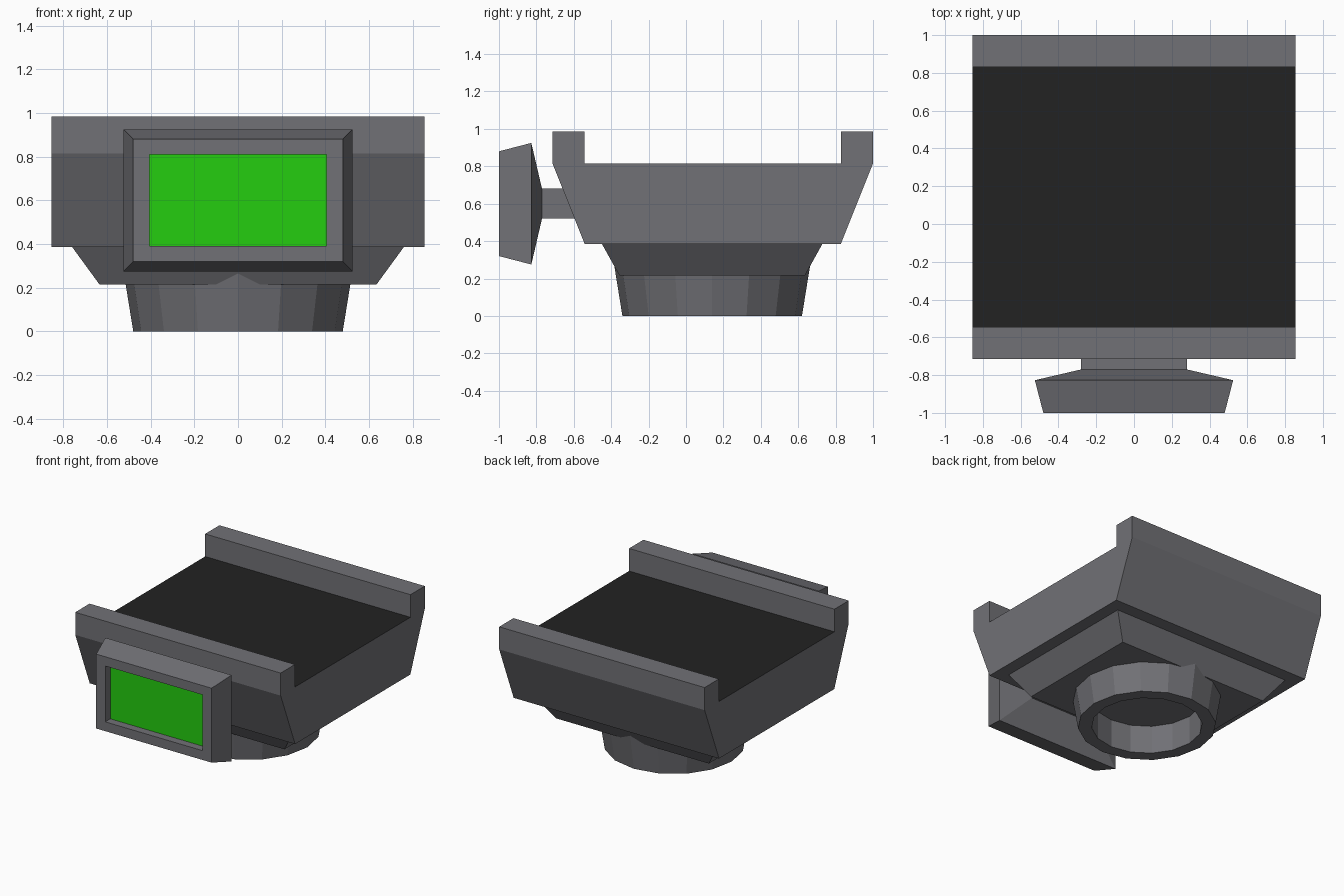
import bpy, bmesh
from math import cos, sin, tau

cube = bpy.data.objects.get("Cube")
if cube:
    bpy.data.objects.remove(cube, do_unlink=True)


def make_material(name, color):
    mat = bpy.data.materials.new(name)
    mat.use_nodes = True
    mat.diffuse_color = color
    mat.node_tree.nodes["Principled BSDF"].inputs["Base Color"].default_value = color
    return mat


grey = make_material("metal_grey", (0.165, 0.165, 0.18, 1))
black = make_material("deck_black", (0.016, 0.016, 0.016, 1))
green = make_material("screen_green", (0.018, 0.61, 0.005, 1))


def loft(name, loops, mats, closed=False):
    """Skin matching loops; cap both ends, or join last to first if closed."""
    bm = bmesh.new()
    rings = [[bm.verts.new(p) for p in loop] for loop in loops]
    pairs = list(zip(rings, rings[1:]))
    if closed:
        pairs.append((rings[-1], rings[0]))
    else:
        bm.faces.new(rings[0])
        bm.faces.new(rings[-1])
    for a, b in pairs:
        for i in range(len(a)):
            j = (i + 1) % len(a)
            bm.faces.new((a[i], a[j], b[j], b[i]))
    bmesh.ops.recalc_face_normals(bm, faces=bm.faces)
    mesh = bpy.data.meshes.new(name)
    bm.to_mesh(mesh)
    bm.free()
    for mat in mats:
        mesh.materials.append(mat)
    obj = bpy.data.objects.new(name, mesh)
    bpy.context.collection.objects.link(obj)
    return obj


def upright_rect(half_x, y, z0, z1):
    return [(-half_x, y, z0), (half_x, y, z0), (half_x, y, z1), (-half_x, y, z1)]


def flat_rect(half_x, y0, y1, z):
    return [(-half_x, y0, z), (half_x, y0, z), (half_x, y1, z), (-half_x, y1, z)]


def circle(radius, z, sides=16):
    return [(radius * cos(tau * i / sides), 0.14 + radius * sin(tau * i / sides), z)
            for i in range(sides)]


# Tray with front and back rails, extruded sideways from one half profile
MID = 0.143
half = [(0.685, 0.385), (0.857, 0.815), (0.857, 0.985), (0.687, 0.985), (0.687, 0.815)]
profile = [(MID + y, z) for y, z in half] + [(MID - y, z) for y, z in reversed(half)]
tray = loft("tray", [[(x, y, z) for y, z in profile] for x in (-0.855, 0.855)], [grey, black])
for face in tray.data.polygons:
    if face.normal.z > 0.9 and face.center.z < 0.9:
        face.material_index = 1

# Tapered underside block
loft("underside_block", [flat_rect(0.635, -0.355, 0.635, 0.215),
                         flat_rect(0.76, -0.45, 0.73, 0.386)], [grey])

# Hollow base ring
loft("base_ring", [circle(0.48, 0), circle(0.535, 0.34),
                   circle(0.385, 0.34), circle(0.385, 0)], [grey], closed=True)

# Display housing: neck, flared back, bezel and recessed screen
display = loft("display", [upright_rect(0.28, -0.56, 0.52, 0.68),
                           upright_rect(0.28, -0.77, 0.52, 0.68),
                           upright_rect(0.525, -0.827, 0.275, 0.925),
                           upright_rect(0.48, -1, 0.32, 0.88),
                           upright_rect(0.405, -1, 0.39, 0.81),
                           upright_rect(0.405, -0.94, 0.39, 0.81)], [grey, green])
for face in display.data.polygons:
    if face.normal.y < -0.9 and -0.95 < face.center.y < -0.9:
        face.material_index = 1
